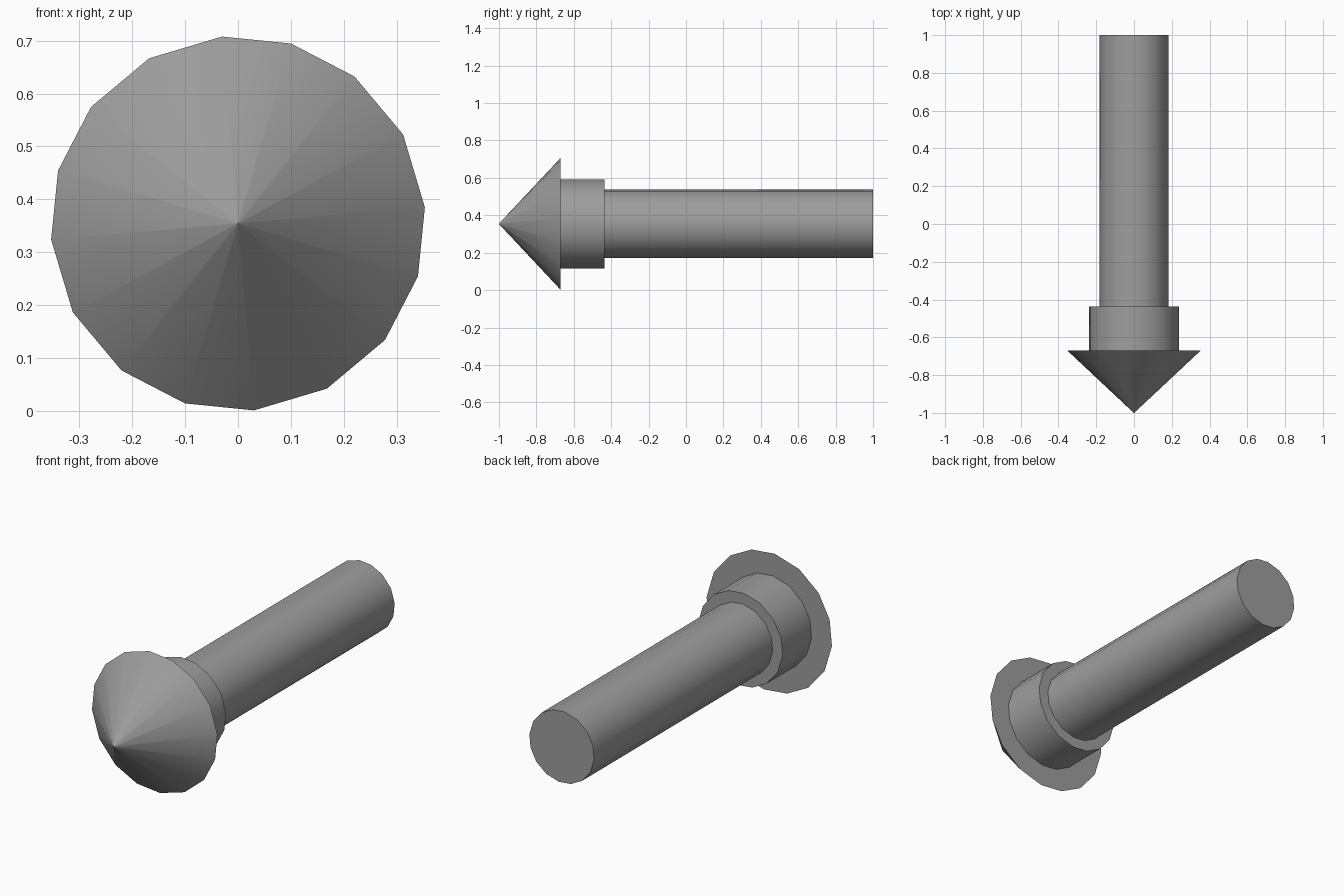
import bpy, bmesh
from math import radians, cos, sin

if "Cube" in bpy.data.objects:
    bpy.data.objects.remove(bpy.data.objects["Cube"])

CENTRE_Z = 0.3545
# 16-sided section: one quarter's angles, repeated four times
ANGLES = [radians(a + 90 * q) for q in range(4) for a in (4.9, 28.3, 51.6, 73.6)]

dark_grey = bpy.data.materials.new("dark_grey")
dark_grey.diffuse_color = (0.34, 0.34, 0.34, 1)
dark_grey.use_nodes = True
dark_grey.node_tree.nodes["Principled BSDF"].inputs["Base Color"].default_value = dark_grey.diffuse_color


def frustum(name, r0, y0, r1, y1):
    """Closed, smooth-sided 16-gon section running along y."""
    bm = bmesh.new()
    a, b = [[bm.verts.new((r * cos(t), y, CENTRE_Z + r * sin(t))) for t in ANGLES]
            for r, y in ((r0, y0), (r1, y1))]
    for i in range(16):
        j = (i + 1) % 16
        bm.faces.new((a[i], a[j], b[j], b[i]))
    bm.faces.new(a)
    bm.faces.new(b)
    bmesh.ops.recalc_face_normals(bm, faces=bm.faces)
    mesh = bpy.data.meshes.new(name)
    bm.to_mesh(mesh)
    bm.free()
    mesh.materials.append(dark_grey)
    obj = bpy.data.objects.new(name, mesh)
    bpy.context.collection.objects.link(obj)
    bpy.ops.object.select_all(action='DESELECT')
    obj.select_set(True)
    bpy.context.view_layer.objects.active = obj
    bpy.ops.object.shade_smooth_by_angle(angle=radians(35))


# Pointed tip (minute end ring keeps the point crisp), collar, long shaft
frustum("pointed_tip", 0.001, -1.0, 0.3545, -0.67)
frustum("collar", 0.239, -0.67, 0.239, -0.437)
frustum("shaft", 0.183, -0.437, 0.183, 1.0)
